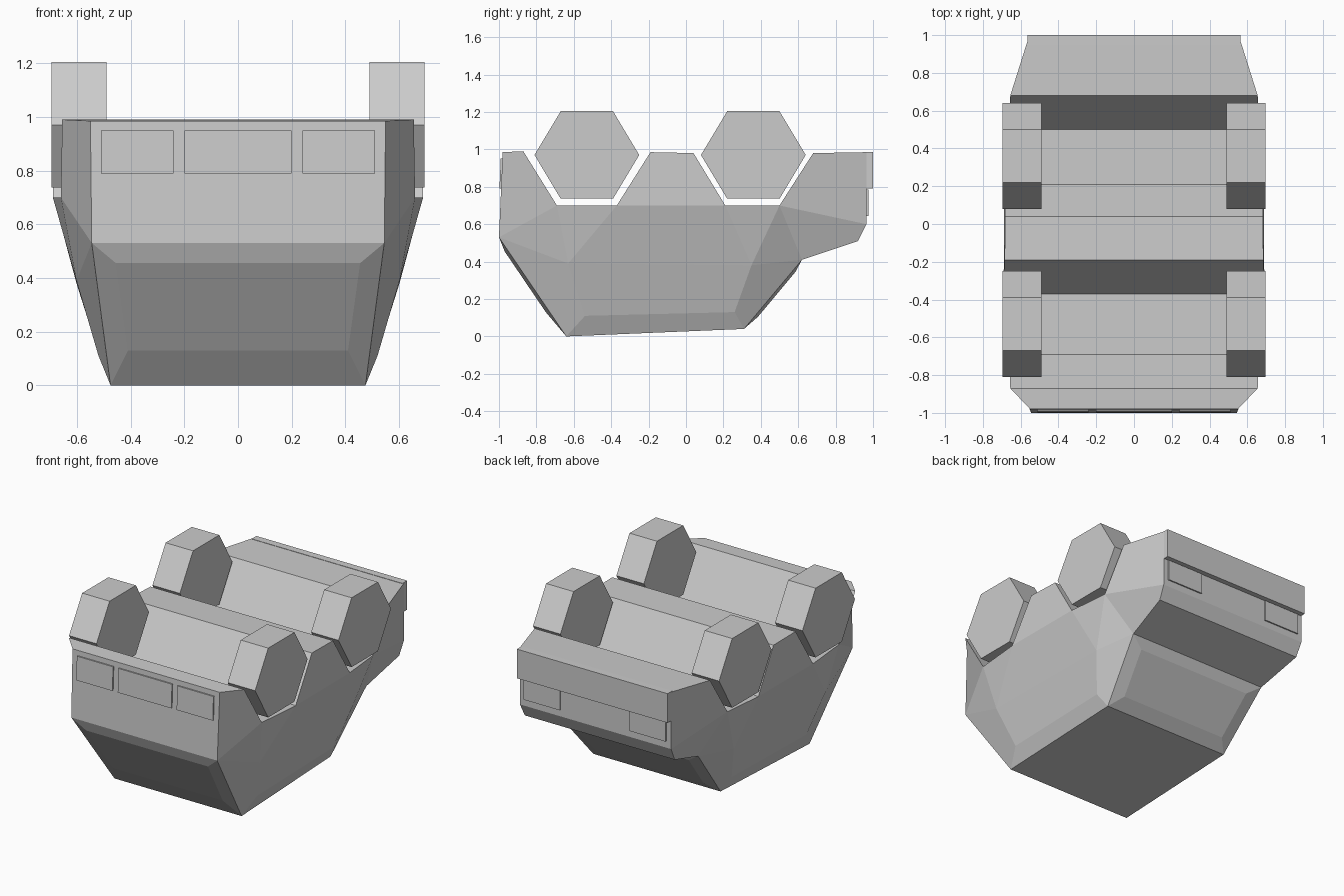
import bpy, bmesh, math

cube = bpy.data.objects.get("Cube")
if cube:
    bpy.data.objects.remove(cube, do_unlink=True)

# One plain grey for everything
grey = bpy.data.materials.new("plain_grey")
grey.use_nodes = True
COLOUR = (0.6, 0.6, 0.6, 1)
grey.diffuse_color = COLOUR
grey.node_tree.nodes["Principled BSDF"].inputs["Base Color"].default_value = COLOUR


def finish(name, bm):
    bmesh.ops.recalc_face_normals(bm, faces=bm.faces)
    mesh = bpy.data.meshes.new(name)
    bm.to_mesh(mesh)
    bm.free()
    mesh.materials.append(grey)
    obj = bpy.data.objects.new(name, mesh)
    bpy.context.scene.collection.objects.link(obj)


def box(name, x, y, z, lean=0):
    """Box between the given ranges; lean shifts y with height."""
    bm = bmesh.new()
    bmesh.ops.create_cube(bm, size=1)
    for v in bm.verts:
        shift = lean * v.co.z * (z[1] - z[0])
        v.co = [sum(r) / 2 + c * (r[1] - r[0]) for r, c in zip((x, y, z), v.co)]
        v.co.y += shift
    finish(name, bm)


# Overturned van body: named stations as (y, z, half width)
points = dict(
    nose=(-.98, .985, .55), lip=(-.87, .99, .655),
    arch_a=(-.69, .7, .66), arch_b=(-.37, .7, .69),
    sill_a=(-.19, .985, .685), sill_b=(.04, .98, .682),
    arch_c=(.21, .7, .688), arch_d=(.5, .7, .66),
    tail_lip=(.68, .98, .655), tail=(.965, .985, .565),
    tail_low=(.965, .6, .565), deck=(.92, .51, .56), deck_in=(.62, .41, .525),
    roof_back=(.31, .04, .475), roof_front=(-.64, 0, .475), hood=(-1, .53, .545),
    belt_front=(-.63, .39, .602), belt_back=(.35, .38, .602),
    pane_front=(-.54, .11, .52), pane_back=(.26, .13, .523),
    screen_low=(-.97, .455, .455), screen_high=(-.75, .13, .41),
    rear_low=(.585, .345, .43), rear_high=(.384, .104, .40))

# Side panels, built on both sides
panels = [
    "nose lip arch_a hood",
    "hood arch_a belt_front",
    "hood belt_front pane_front roof_front",
    "arch_b sill_a sill_b arch_c",
    "belt_front arch_a arch_b",
    "belt_front arch_b arch_c belt_back",
    "belt_back arch_c arch_d",
    "belt_front belt_back pane_back pane_front",
    "pane_front pane_back roof_back roof_front",
    "belt_back arch_d deck_in",
    "belt_back deck_in roof_back pane_back",
    "arch_d tail_lip tail tail_low",
    "arch_d tail_low deck deck_in",
    "hood screen_low screen_high roof_front",
    "deck_in rear_low rear_high roof_back",
]

# Strips running from one side to the other
strips = [
    "nose lip arch_a arch_b sill_a sill_b arch_c arch_d tail_lip tail",
    "tail tail_low deck deck_in rear_low rear_high roof_back roof_front",
    "roof_front screen_high screen_low hood nose",
]

bm = bmesh.new()
side = {s: {n: bm.verts.new((s * w, y, z)) for n, (y, z, w) in points.items()}
        for s in (-1, 1)}
for line in panels:
    for s in side:
        bm.faces.new([side[s][n] for n in line.split()])
for line in strips:
    names = line.split()
    for a, b in zip(names, names[1:]):
        bm.faces.new((side[1][a], side[1][b], side[-1][b], side[-1][a]))
finish("van_body", bm)

# Rear bumper and tail lamps
box("rear_bumper", (-.563, .563), (.95, 1), (.79, .987))
for name, s in (("left", 1), ("right", -1)):
    box(name + "_tail_lamp", sorted((s * .26, s * .53)), (.966, .975), (.645, .785))

# Grille and headlamps as thin plates lying on the sloping nose
for name, x in (("right_headlamp", (-.51, -.24)), ("grille", (-.2, .2)),
                ("left_headlamp", (.24, .51))):
    box(name, x, (-.994, -.985), (.79, .95), lean=.044)

# Six-sided wheels
for end, y in (("front", -.53), ("rear", .36)):
    for name, s in (("left", 1), ("right", -1)):
        bm = bmesh.new()
        inner, outer = [
            [bm.verts.new((s * x, y + .28 * math.cos(k * math.pi / 3),
                           .97 + .27 * math.sin(k * math.pi / 3)))
             for k in range(6)] for x in (.49, .695)]
        bm.faces.new(inner)
        bm.faces.new(outer)
        for k in range(6):
            bm.faces.new((inner[k - 1], inner[k], outer[k], outer[k - 1]))
        finish(f"{end}_{name}_wheel", bm)
